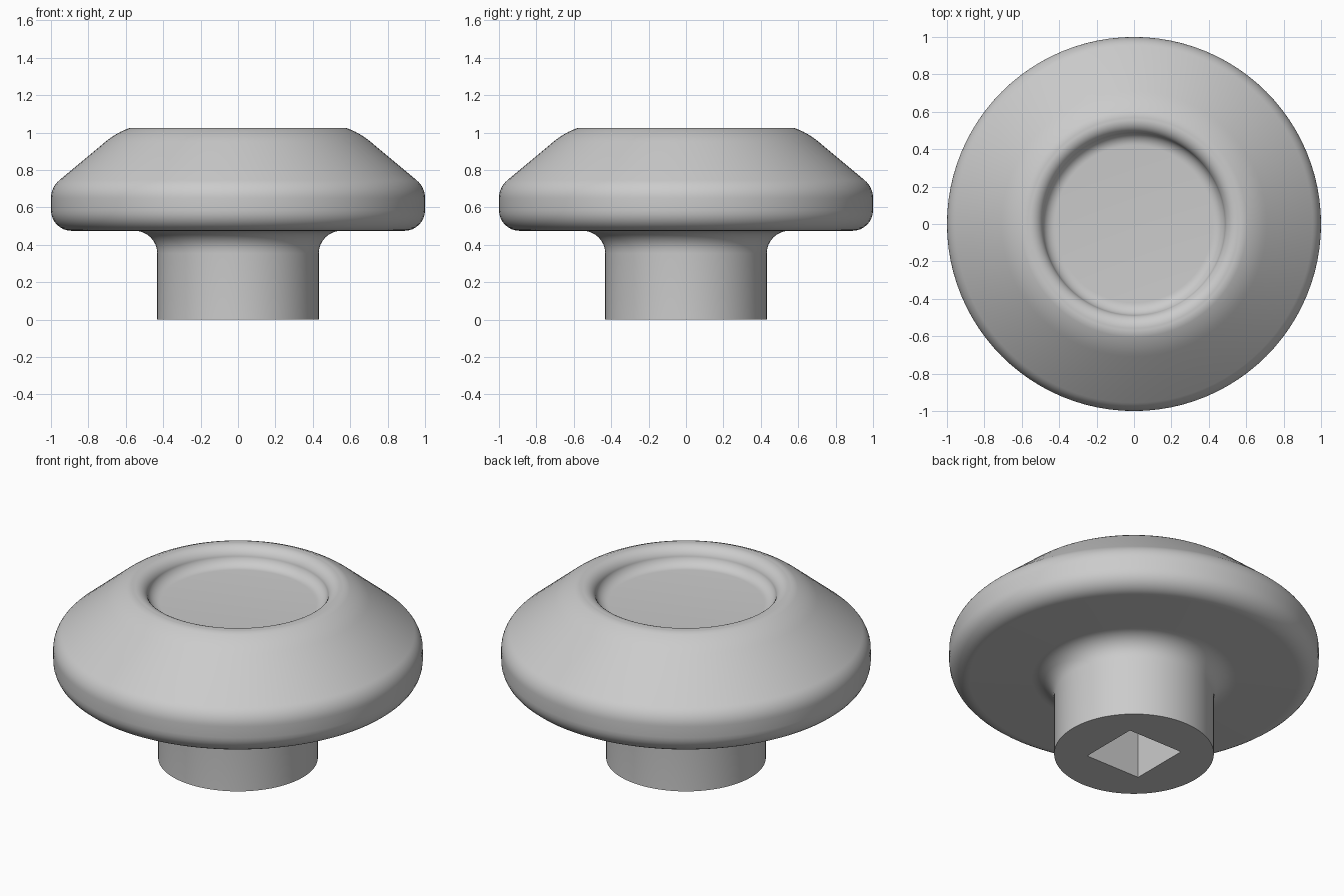
import bpy, bmesh
from math import cos, sin, pi, radians

SEGMENTS = 96

cube = bpy.data.objects.get("Cube")
if cube:
    bpy.data.objects.remove(cube, do_unlink=True)


def arc(cx, cz, r, start, end, steps=8):
    """Profile points (radius, height) along a circular arc, in degrees."""
    angles = [radians(start + (end - start) * i / steps) for i in range(steps + 1)]
    return [(cx + r * cos(a), cz + r * sin(a)) for a in angles]


def lathe(name, profile):
    """Turn a profile about the z axis."""
    bm = bmesh.new()
    verts = [bm.verts.new((r, 0, z)) for r, z in profile]
    edges = [bm.edges.new(pair) for pair in zip(verts, verts[1:])]
    bmesh.ops.spin(bm, geom=verts + edges, cent=(0, 0, 0), axis=(0, 0, 1),
                   angle=2 * pi, steps=SEGMENTS)
    bmesh.ops.remove_doubles(bm, verts=bm.verts, dist=0.0002)
    bmesh.ops.recalc_face_normals(bm, faces=bm.faces)
    mesh = bpy.data.meshes.new(name)
    bm.to_mesh(mesh)
    bm.free()
    obj = bpy.data.objects.new(name, mesh)
    bpy.context.collection.objects.link(obj)
    return obj


# Plain grey material
grey = bpy.data.materials.new("plain grey")
grey.use_nodes = True
colour = (0.6, 0.6, 0.6, 1)
grey.diffuse_color = colour
grey.node_tree.nodes["Principled BSDF"].inputs["Base Color"].default_value = colour

# Knob: stem, filleted collar, rounded head and dished top
profile = [(0, 0), (0.432, 0)]
profile += arc(0.552, 0.355, 0.12, 180, 90)       # collar fillet
profile += arc(0.89, 0.585, 0.11, -90, 0)         # lower rim
profile += arc(0.876, 0.65, 0.124, 0, 50)         # upper rim
profile += arc(0.436, 0.624, 0.426, 50, 70, 6)    # shoulder
profile += arc(0.555, 0.955, 0.07, 78, 163)       # lip of the dish
profile += arc(0.421, 0.995, 0.07, -17, -90)      # dish fillet
profile += [(0, 0.925)]
knob = lathe("knob", profile)
knob.data.materials.append(grey)

# Square socket cut up into the stem
bpy.ops.mesh.primitive_cube_add(size=1, location=(0, 0, 0.2))
cutter = bpy.context.object
cutter.name = "socket_cutter"
cutter.scale = (0.36, 0.36, 0.54)
cutter.hide_render = True
cutter.data.materials.append(grey)

bpy.ops.object.select_all(action='DESELECT')
knob.select_set(True)
bpy.context.view_layer.objects.active = knob
cut = knob.modifiers.new("socket", 'BOOLEAN')
cut.operation = 'DIFFERENCE'
cut.solver = 'EXACT'
cut.object = cutter
bpy.ops.object.modifier_apply(modifier=cut.name)
bpy.data.objects.remove(cutter, do_unlink=True)
bpy.ops.object.shade_smooth_by_angle(angle=radians(35))
